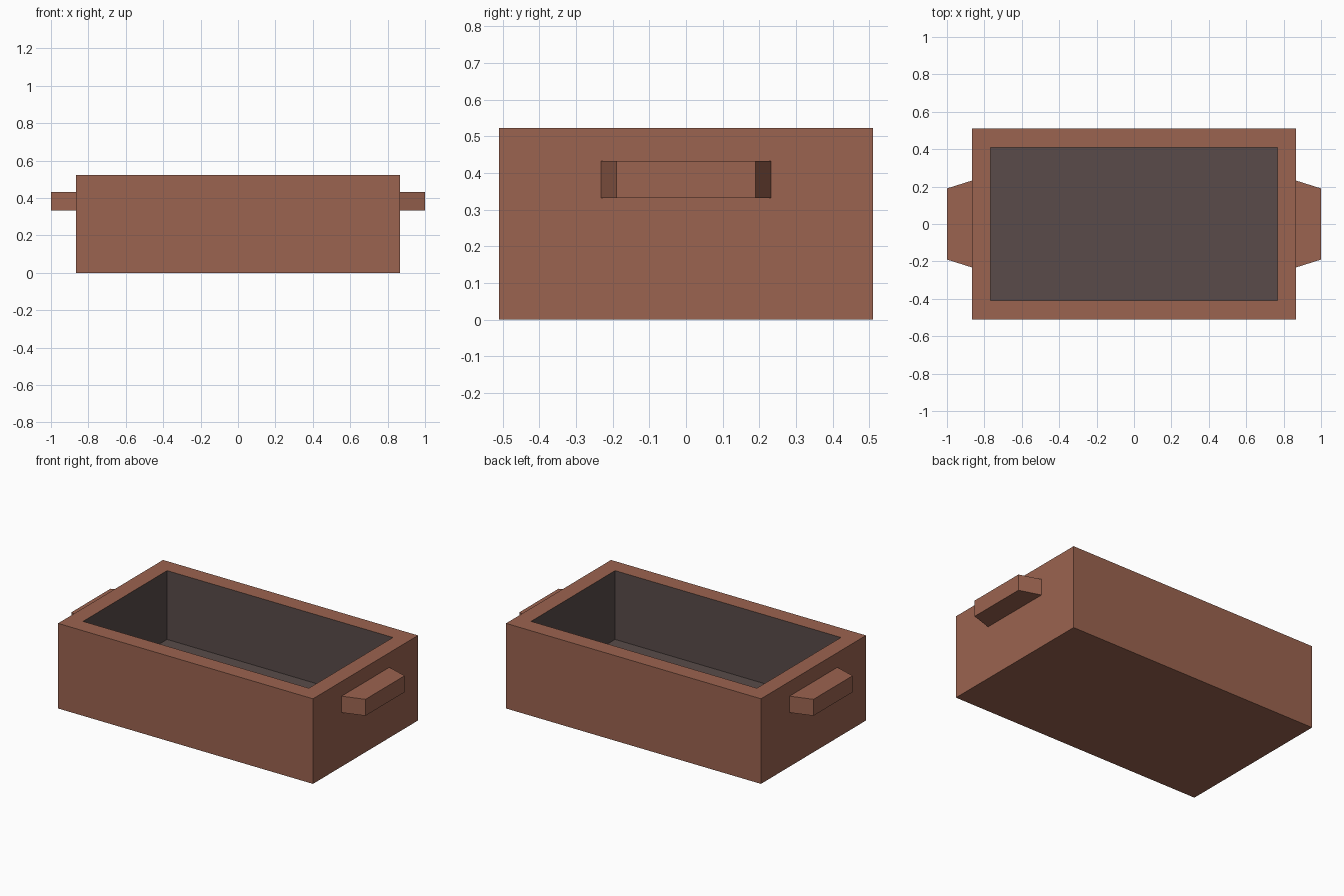
import bpy, bmesh

if "Cube" in bpy.data.objects:
    bpy.data.objects.remove(bpy.data.objects["Cube"])

HX, HY, H = 0.867, 0.51, 0.523   # outer half sizes and height
IX, IY, FLOOR = 0.768, 0.408, 0.10  # cavity half sizes and floor height


def material(name, rgb):
    m = bpy.data.materials.new(name)
    m.diffuse_color = (*rgb, 1)
    m.use_nodes = True
    m.node_tree.nodes["Principled BSDF"].inputs["Base Color"].default_value = m.diffuse_color
    return m


brown = material("brown_clay", (0.33, 0.126, 0.08))
dark = material("dark_lining", (0.100, 0.071, 0.067))


def new_object(name, bm, mats):
    bmesh.ops.recalc_face_normals(bm, faces=bm.faces)
    mesh = bpy.data.meshes.new(name)
    bm.to_mesh(mesh)
    bm.free()
    for m in mats:
        mesh.materials.append(m)
    ob = bpy.data.objects.new(name, mesh)
    bpy.context.collection.objects.link(ob)
    return ob


def ring(bm, x, y, z):
    return [bm.verts.new((sx * x, sy * y, z))
            for sx, sy in ((-1, -1), (1, -1), (1, 1), (-1, 1))]


# Open box: outer wall, rim and dark lining as stacked rings
bm = bmesh.new()
rings = [ring(bm, *r) for r in ((HX, HY, 0), (HX, HY, H), (IX, IY, H), (IX, IY, FLOOR))]
bm.faces.new(rings[0][::-1])
for k in range(3):
    for i in range(4):
        j = (i + 1) % 4
        f = bm.faces.new((rings[k][i], rings[k][j], rings[k + 1][j], rings[k + 1][i]))
        f.material_index = 1 if k == 2 else 0
bm.faces.new(rings[3]).material_index = 1
new_object("box", bm, [brown, dark])

# Tapered solid handles on both ends
for name, s in (("left_handle", -1), ("right_handle", 1)):
    bm = bmesh.new()
    outline = ((HX, -0.232), (1.0, -0.19), (1.0, 0.19), (HX, 0.232))
    base = bm.faces.new([bm.verts.new((s * x, y, 0.332)) for x, y in outline])
    ext = bmesh.ops.extrude_face_region(bm, geom=[base], use_keep_orig=True)
    for v in ext["geom"]:
        if isinstance(v, bmesh.types.BMVert):
            v.co.z = 0.433
    new_object(name, bm, [brown])
